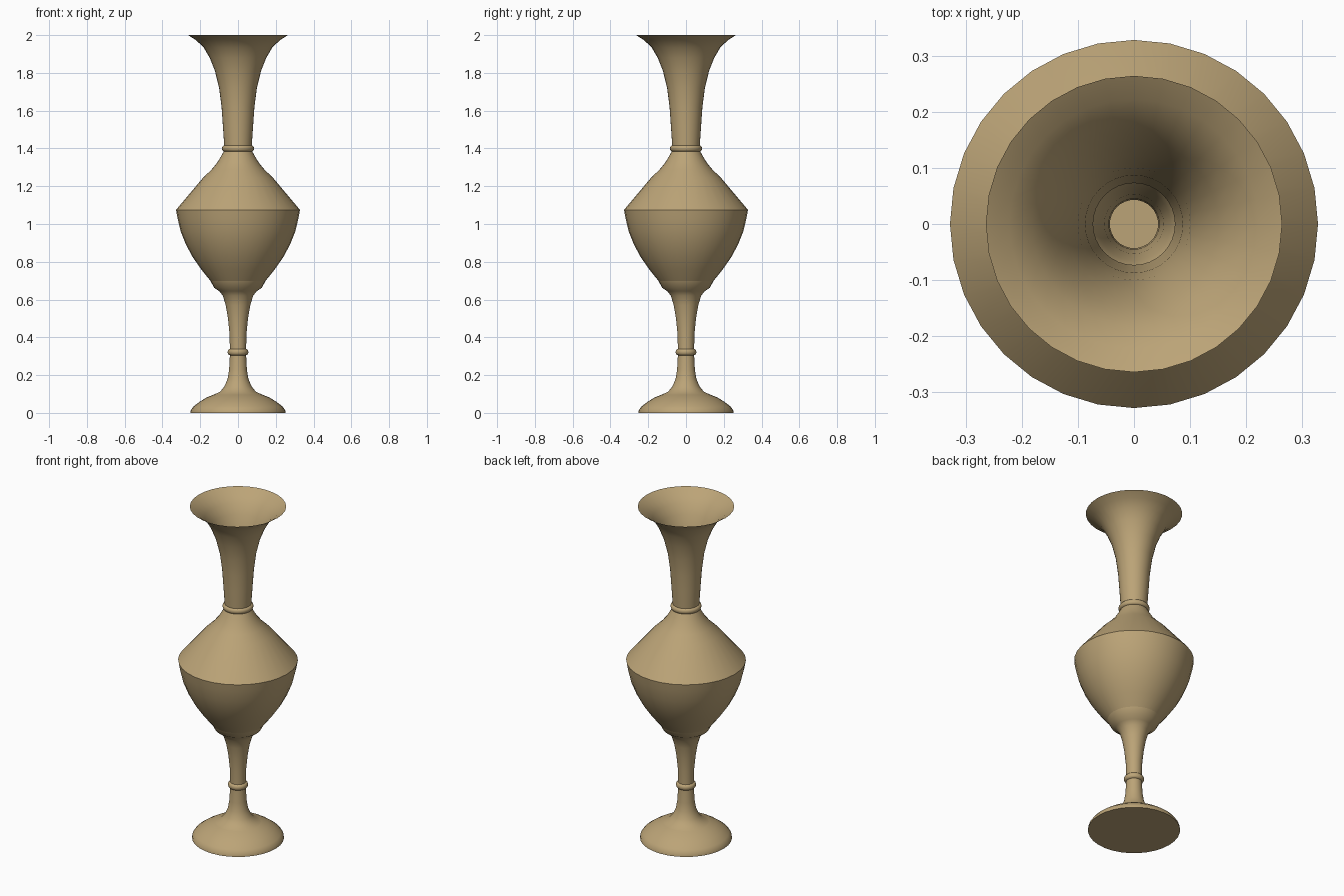
import bpy, bmesh
from math import cos, sin, pi, radians

cube = bpy.data.objects.get("Cube")
if cube:
    bpy.data.objects.remove(cube, do_unlink=True)

SIDES = 32

tan = bpy.data.materials.new("tan_clay")
tan.use_nodes = True
colour = (0.50, 0.37, 0.185, 1)
tan.diffuse_color = colour
shader = tan.node_tree.nodes["Principled BSDF"]
shader.inputs["Base Color"].default_value = colour
shader.inputs["Roughness"].default_value = 0.8


def lathe(name, profile, floor=False):
    """Turn a bottom-to-top list of (radius, height) into a thin shell."""
    bm = bmesh.new()
    rings = [[bm.verts.new((r * cos(2 * pi * i / SIDES), r * sin(2 * pi * i / SIDES), z))
              for i in range(SIDES)] for r, z in profile]
    for low, high in zip(rings, rings[1:]):
        for i in range(SIDES):
            j = (i + 1) % SIDES
            bm.faces.new((low[i], low[j], high[j], high[i]))
    if floor:
        bm.faces.new(rings[0][::-1])
    mesh = bpy.data.meshes.new(name)
    bm.to_mesh(mesh)
    bm.free()
    mesh.materials.append(tan)
    obj = bpy.data.objects.new(name, mesh)
    bpy.context.collection.objects.link(obj)
    bpy.ops.object.select_all(action='DESELECT')
    obj.select_set(True)
    bpy.context.view_layer.objects.active = obj
    bpy.ops.object.shade_smooth_by_angle(angle=radians(35))
    return obj


def bead(name, r, z, bulge, half):
    """Small rounded collar around the shaft."""
    lathe(name, [(r + bulge * sin(pi * k / 6), z - half * cos(pi * k / 6)) for k in range(7)])


# Domed foot with closed underside
lathe("foot", [(0.252, 0), (0.25, 0.015), (0.235, 0.035), (0.2, 0.061),
               (0.165, 0.082), (0.125, 0.098)], floor=True)

# Stem flaring out at both ends
lathe("lower_stem", [(0.125, 0.098), (0.095, 0.112), (0.072, 0.14), (0.055, 0.18),
                     (0.047, 0.23), (0.043, 0.305)])
bead("stem_bead", 0.043, 0.322, 0.012, 0.017)
lathe("upper_stem", [(0.043, 0.339), (0.045, 0.42), (0.053, 0.5), (0.065, 0.57),
                     (0.08, 0.62), (0.1, 0.645), (0.127, 0.663), (0.145, 0.698)])

# Rounded bowl and sloping shoulder
lathe("bowl", [(0.145, 0.698), (0.195, 0.76), (0.24, 0.825), (0.275, 0.89),
               (0.303, 0.96), (0.32, 1.03), (0.328, 1.075)])
lathe("shoulder", [(0.328, 1.075), (0.185, 1.245), (0.14, 1.288), (0.11, 1.325),
                   (0.09, 1.358), (0.075, 1.385)])

# Trumpet neck with collar
bead("neck_bead", 0.073, 1.4, 0.012, 0.016)
lathe("neck", [(0.073, 1.416), (0.08, 1.52), (0.087, 1.62), (0.1, 1.72), (0.122, 1.81),
               (0.15, 1.88), (0.182, 1.935), (0.222, 1.973), (0.264, 2)])
